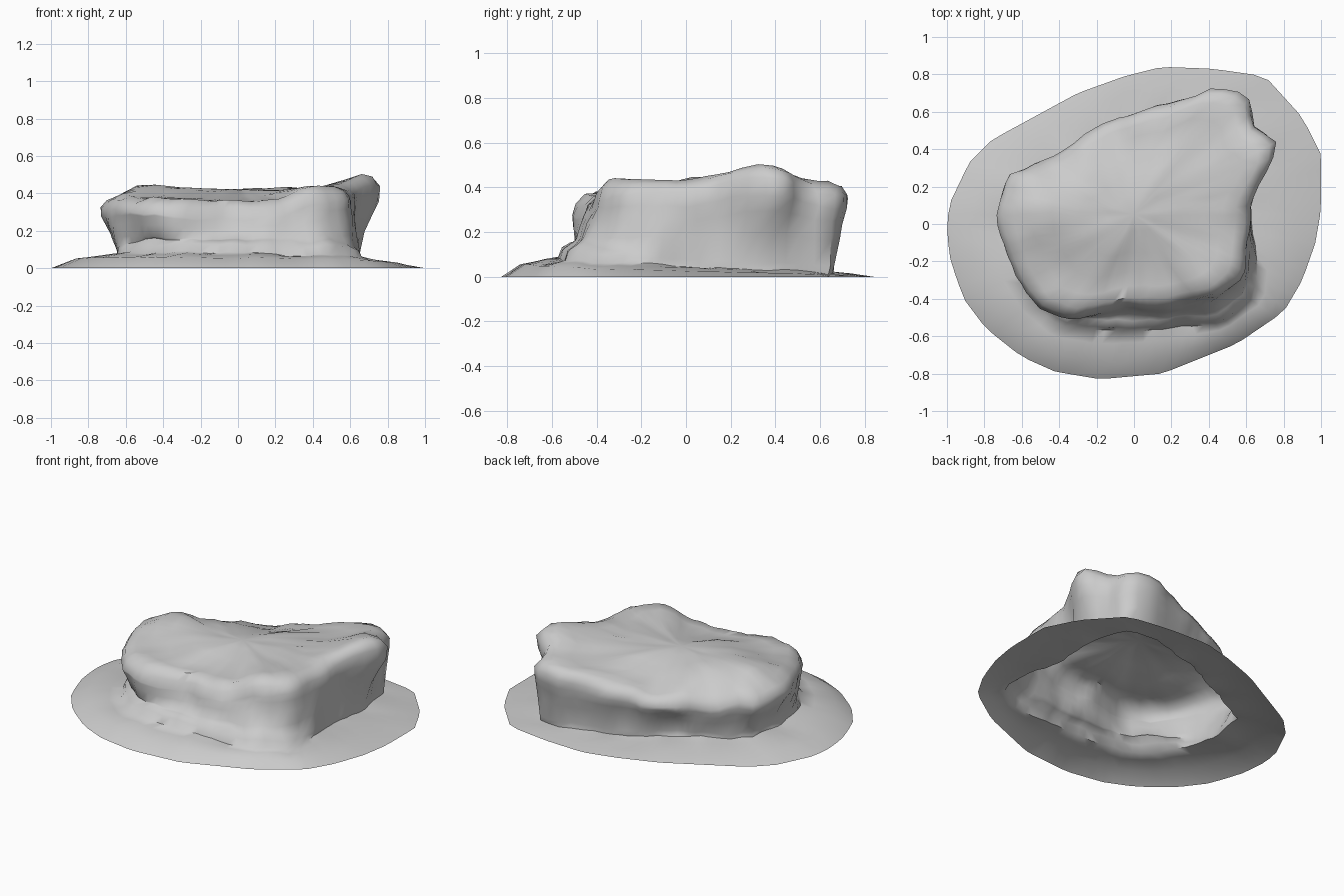
import bpy, bmesh, math
from mathutils import Vector, noise

cube = bpy.data.objects.get("Cube")
if cube:
    bpy.data.objects.remove(cube, do_unlink=True)

SEGMENTS = 80
CENTRE = Vector((0, .05))

# Plan outlines: ground skirt, foot of the rock, overhanging rim
SKIRT = [(1, .37), (1, .08), (.97, -.1), (.9, -.3), (.8, -.47), (.55, -.64), (.15, -.8),
         (-.18, -.83), (-.42, -.79), (-.6, -.71), (-.79, -.56), (-.91, -.4), (-.98, -.2),
         (-1, -.05), (-.99, .1), (-.88, .33), (-.76, .45), (-.3, .7), (-.05, .79),
         (.15, .84), (.42, .83), (.7, .79), (.9, .57)]
FOOT = [(.65, .35), (.62, .1), (.65, -.1), (.66, -.4), (.45, -.54), (.2, -.56), (-.1, -.58),
        (-.4, -.55), (-.55, -.42), (-.64, -.25), (-.65, 0), (-.62, .2), (-.4, .33),
        (0, .54), (.4, .66), (.58, .65), (.62, .48)]
RIM = [(.76, .43), (.75, .35), (.67, .22), (.62, .1), (.6, -.1), (.59, -.28), (.45, -.39),
       (.2, -.45), (-.05, -.46), (-.35, -.51), (-.5, -.46), (-.63, -.28), (-.72, -.05),
       (-.74, .05), (-.68, .26), (-.45, .35), (-.17, .54), (0, .6), (.2, .64),
       (.44, .73), (.61, .7), (.64, .52)]
# Heights over the top of the rock
PEAKS = [(-.72, .05, .38), (-.5, .08, .48), (-.4, -.42, .37), (-.62, -.25, .38),
         (-.1, -.42, .35), (-.1, 0, .43), (.1, -.37, .36), (.45, -.28, .44), (.2, .2, .43),
         (.7, .37, .5), (.55, .66, .43), (.3, .6, .39), (.1, .57, .36), (-.15, .5, .31),
         (-.42, .35, .29), (-.3, .2, .42), (-.66, .22, .36)]


def resample(outline):
    """Points of a star-shaped outline at equal angles about the centre."""
    result = []
    pts = [Vector(p) - CENTRE for p in outline]
    for i in range(SEGMENTS):
        a = math.tau * i / SEGMENTS
        ray = Vector((math.cos(a), math.sin(a)))
        for p, q in zip(pts, pts[1:] + pts[:1]):
            edge = q - p
            det = ray.cross(edge)
            if abs(det) < 1e-9:
                continue
            dist, t = p.cross(edge) / det, p.cross(ray) / det
            if dist > 0 and -1e-6 <= t <= 1.000001:
                result.append(CENTRE + ray * dist)
                break
    return result


def top_height(p):
    total = weight = 0
    for x, y, z in PEAKS:
        w = 1 / ((p.x - x) ** 2 + (p.y - y) ** 2 + .012) ** 1.7
        total += w * z
        weight += w
    return total / weight


def skirt_height(p):
    return .05 - .04 * p.y - .015 * p.x


def front(p):
    """0 at the back and sides, 1 along the front wall."""
    return min(1, max(0, (-p.y - .15) / .25))


def roughen(v, amount):
    return v + noise.noise_vector(v * 5) * amount + noise.noise_vector(v * 12) * amount * .7


def ring(a, b, mix, height, rough):
    pts = []
    for p, q in zip(a, b):
        flat = p.lerp(q, mix)
        pts.append(roughen(Vector((flat.x, flat.y, height(flat))), rough))
    return pts


skirt, foot, rim = resample(SKIRT), resample(FOOT), resample(RIM)
ledge = [p.lerp(CENTRE, .09 * front(p)) for p in foot]
middle = [CENTRE] * SEGMENTS
rings = [
    # Ground skirt
    ring(skirt, foot, 0, lambda p: 0, 0),
    ring(skirt, foot, .35, lambda p: skirt_height(p) * .7, .006),
    ring(skirt, foot, .75, lambda p: skirt_height(p) * .95, .009),
    ring(skirt, foot, 1, lambda p: skirt_height(p) + .005, .015),
    # Rubble ledge, only along the front
    ring(foot, ledge, .3, lambda p: skirt_height(p) + .015 + .035 * front(p), .02),
    ring(foot, ledge, 1, lambda p: skirt_height(p) + .035 + .045 * front(p), .02),
    # Walls
    ring(ledge, rim, .35, lambda p: .09 + .2 * top_height(p), .016),
    ring(ledge, rim, .7, lambda p: .06 + .45 * top_height(p), .016),
    ring(ledge, rim, .95, lambda p: .03 + .65 * top_height(p), .016),
    ring(rim, middle, 0, lambda p: top_height(p) - .06 - .03 * front(p), .014),
    ring(rim, middle, .04, lambda p: top_height(p) - .018 - .02 * front(p), .012),
    # Top
    ring(rim, middle, .12, lambda p: top_height(p) + .002, .014),
    ring(rim, middle, .24, top_height, .016),
    ring(rim, middle, .4, top_height, .016),
    ring(rim, middle, .6, top_height, .016),
    ring(rim, middle, .82, top_height, .016),
]

bm = bmesh.new()
loops = [[bm.verts.new(p) for p in pts] for pts in rings]
for low, high in zip(loops, loops[1:]):
    for i in range(SEGMENTS):
        j = (i + 1) % SEGMENTS
        bm.faces.new((low[i], low[j], high[j], high[i]))
peak = bm.verts.new(roughen(Vector((CENTRE.x, CENTRE.y, top_height(CENTRE))), .016))
for i in range(SEGMENTS):
    bm.faces.new((loops[-1][i], loops[-1][(i + 1) % SEGMENTS], peak))

mesh = bpy.data.meshes.new("rock")
bm.to_mesh(mesh)
bm.free()
rock = bpy.data.objects.new("rock_with_ground_skirt", mesh)
bpy.context.collection.objects.link(rock)

# Stone colour
stone = bpy.data.materials.new("stone_grey")
stone.use_nodes = True
colour = (.6, .6, .6, 1)
stone.diffuse_color = colour
stone.node_tree.nodes["Principled BSDF"].inputs["Base Color"].default_value = colour
mesh.materials.append(stone)

bpy.context.view_layer.objects.active = rock
rock.select_set(True)
bpy.ops.object.shade_smooth_by_angle(angle=math.radians(60))
